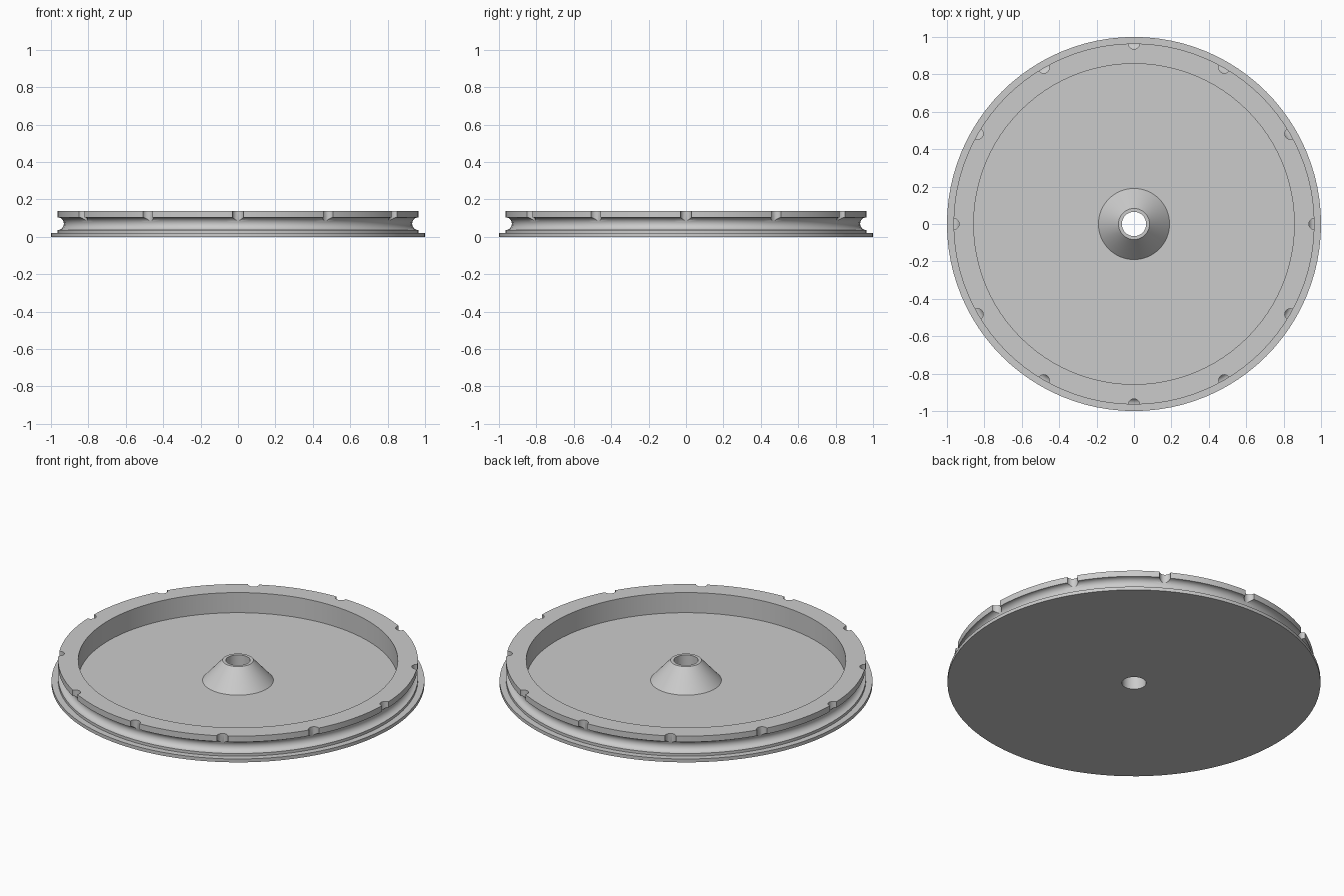
import bpy, bmesh
from math import pi, sin, cos, sqrt, asin

cube = bpy.data.objects.get("Cube")
if cube:
    bpy.data.objects.remove(cube, do_unlink=True)

SEGMENTS = 96
TOP, FLOOR = 0.139, 0.02
RIM = 0.965                      # outer radius of the rim wall
GROOVE_Z, GROOVE_R = 0.07, 0.034

grey = bpy.data.materials.new("plain grey")
grey.use_nodes = True
colour = (0.6, 0.6, 0.6, 1)
grey.diffuse_color = colour
grey.node_tree.nodes["Principled BSDF"].inputs["Base Color"].default_value = colour


def make_object(name, bm):
    bmesh.ops.recalc_face_normals(bm, faces=bm.faces)
    mesh = bpy.data.meshes.new(name)
    bm.to_mesh(mesh)
    bm.free()
    mesh.materials.append(grey)
    obj = bpy.data.objects.new(name, mesh)
    bpy.context.collection.objects.link(obj)
    return obj


def lathe(name, profile):
    """Revolve a closed (radius, height) profile around z."""
    bm = bmesh.new()
    rings = []
    for i in range(SEGMENTS):
        a = 2 * pi * i / SEGMENTS
        rings.append([bm.verts.new((r * cos(a), r * sin(a), z)) for r, z in profile])
    for i, ring in enumerate(rings):
        following = rings[(i + 1) % SEGMENTS]
        for j in range(len(profile)):
            k = (j + 1) % len(profile)
            bm.faces.new((ring[j], following[j], following[k], ring[k]))
    return make_object(name, bm)


# Half-round groove in the side of the rim, from its lower to its upper lip
STEPS = 12
groove = []
for i in range(STEPS + 1):
    a = -pi / 2 + pi * i / STEPS
    groove.append((RIM - GROOVE_R * cos(a), GROOVE_Z + GROOVE_R * sin(a)))

# Flanged tray with a raised rim and a conical, bored hub
profile = [(0.065, 0), (1, 0), (1, FLOOR), (RIM, FLOOR)]
profile += groove
profile += [(RIM, TOP), (0.857, TOP), (0.857, FLOOR),
            (0.19, FLOOR), (0.083, TOP), (0.065, TOP)]
wheel = lathe("grooved_wheel", profile)

# Twelve round notches from the top of the rim down into the groove
bm = bmesh.new()
for i in range(12):
    a = 2 * pi * i / 12
    pin = bmesh.ops.create_cone(bm, cap_ends=True, segments=24,
                                radius1=0.03, radius2=0.03, depth=0.1)
    bmesh.ops.translate(bm, verts=pin["verts"],
                        vec=(RIM * cos(a), RIM * sin(a), GROOVE_Z + 0.05))
cutter = make_object("notch_cutter", bm)
cutter.hide_render = True
cutter.hide_set(True)

notches = wheel.modifiers.new("notches", "BOOLEAN")
notches.operation = "DIFFERENCE"
notches.solver = "EXACT"
notches.object = cutter
bpy.context.view_layer.objects.active = wheel
wheel.select_set(True)
bpy.ops.object.modifier_apply(modifier=notches.name)
bpy.data.objects.remove(cutter, do_unlink=True)

bpy.ops.object.shade_smooth_by_angle(angle=pi / 6)
